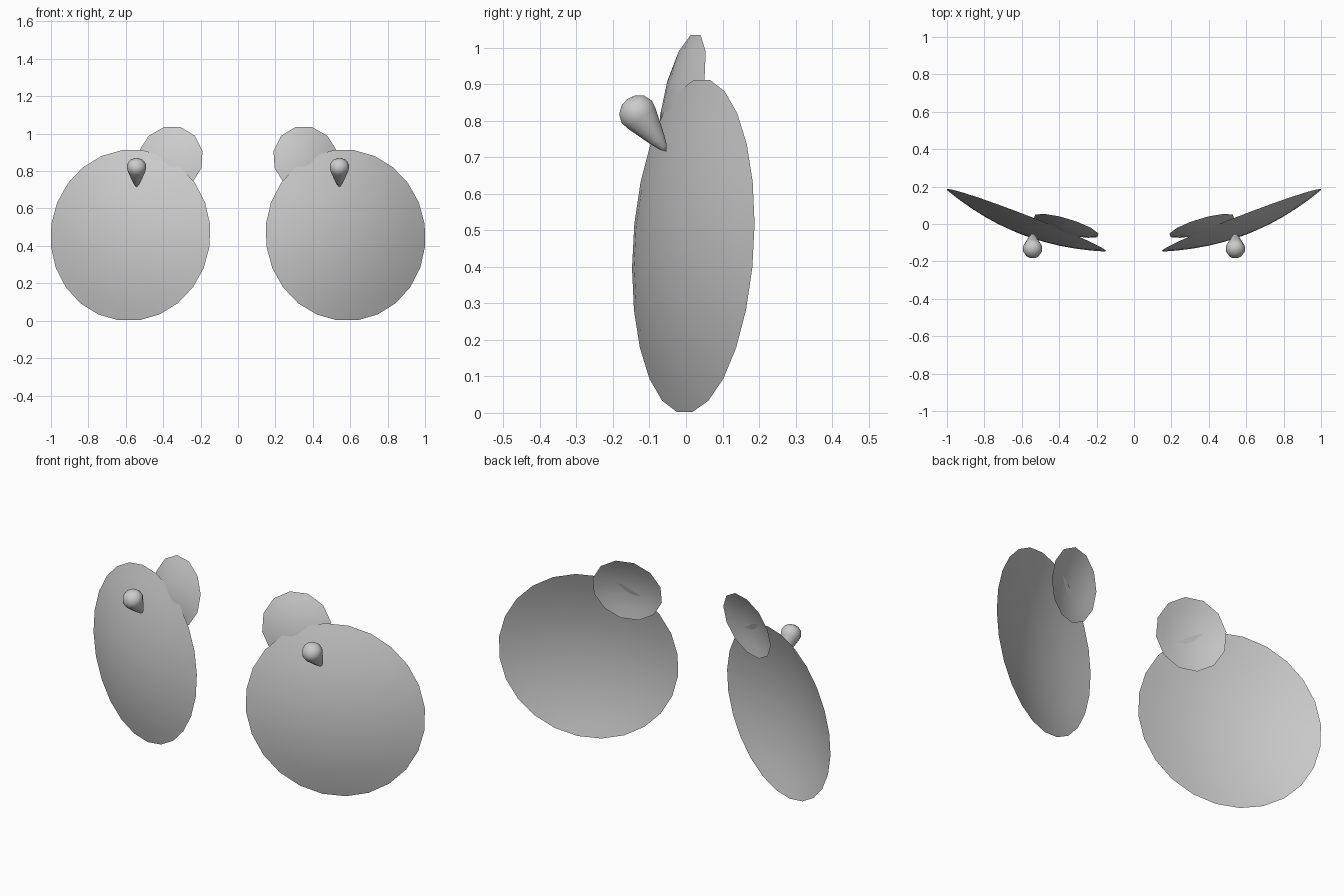
import bpy, bmesh
from math import sin, cos, pi
from mathutils import Vector, Matrix

if "Cube" in bpy.data.objects:
    bpy.data.objects.remove(bpy.data.objects["Cube"])


def revolve(name, profile, sides, centre, axis, side):
    """Spin (radius, height) points about axis; side gives the zero-angle direction."""
    n = Vector(axis).normalized()
    u = Vector(side)
    u = (u - n * u.dot(n)).normalized()
    v = n.cross(u)
    c = Vector(centre)
    bm = bmesh.new()
    rings = []
    for r, h in profile:
        if r == 0:
            rings.append([bm.verts.new(c + n * h)] * sides)
        else:
            angles = [2 * pi * (i + 0.5) / sides for i in range(sides)]
            rings.append([bm.verts.new(c + n * h + (u * cos(a) + v * sin(a)) * r)
                          for a in angles])
    for a, b in zip(rings, rings[1:]):
        for i in range(sides):
            j = (i + 1) % sides
            quad = list(dict.fromkeys([a[i], a[j], b[j], b[i]]))
            bm.faces.new(quad)
    mesh = bpy.data.meshes.new(name)
    bm.to_mesh(mesh)
    bm.free()
    for p in mesh.polygons:
        p.use_smooth = True
    obj = bpy.data.objects.new(name, mesh)
    bpy.context.collection.objects.link(obj)
    # matching part on the other side
    m = obj.modifiers.new("mirror", "MIRROR")
    m.use_mirror_merge = False
    return obj


def dish(name, centre, radius, depth, sides, slope_x, slope_z, rings=6):
    """Open shallow bowl bulging to the front."""
    prof = [(radius * (1 - i / rings), depth * (1 - (1 - i / rings) ** 2))
            for i in range(rings)] + [(0, depth)]
    return revolve(name, prof, sides, centre, (slope_x, -1, slope_z), (1, slope_x, 0))


# large and small open shells
dish("large_shell", (0.575, 0.02, 0.457), 0.459, 0.078, 24, 0.388, 0.06)
dish("small_shell", (0.362, -0.01, 0.862), 0.183, 0.03, 12, 0.30, 0.23, 4)

# teardrop knob on the front of each large shell
drop = [(0, 0), (0.012, 0.015), (0.024, 0.043), (0.037, 0.08), (0.049, 0.115),
        (0.053, 0.137), (0.044, 0.16), (0.024, 0.175), (0, 0.18)]
revolve("teardrop_knob", drop, 12, (0.542, -0.053, 0.715), (0, -0.6, 0.8), (1, 0, 0))
